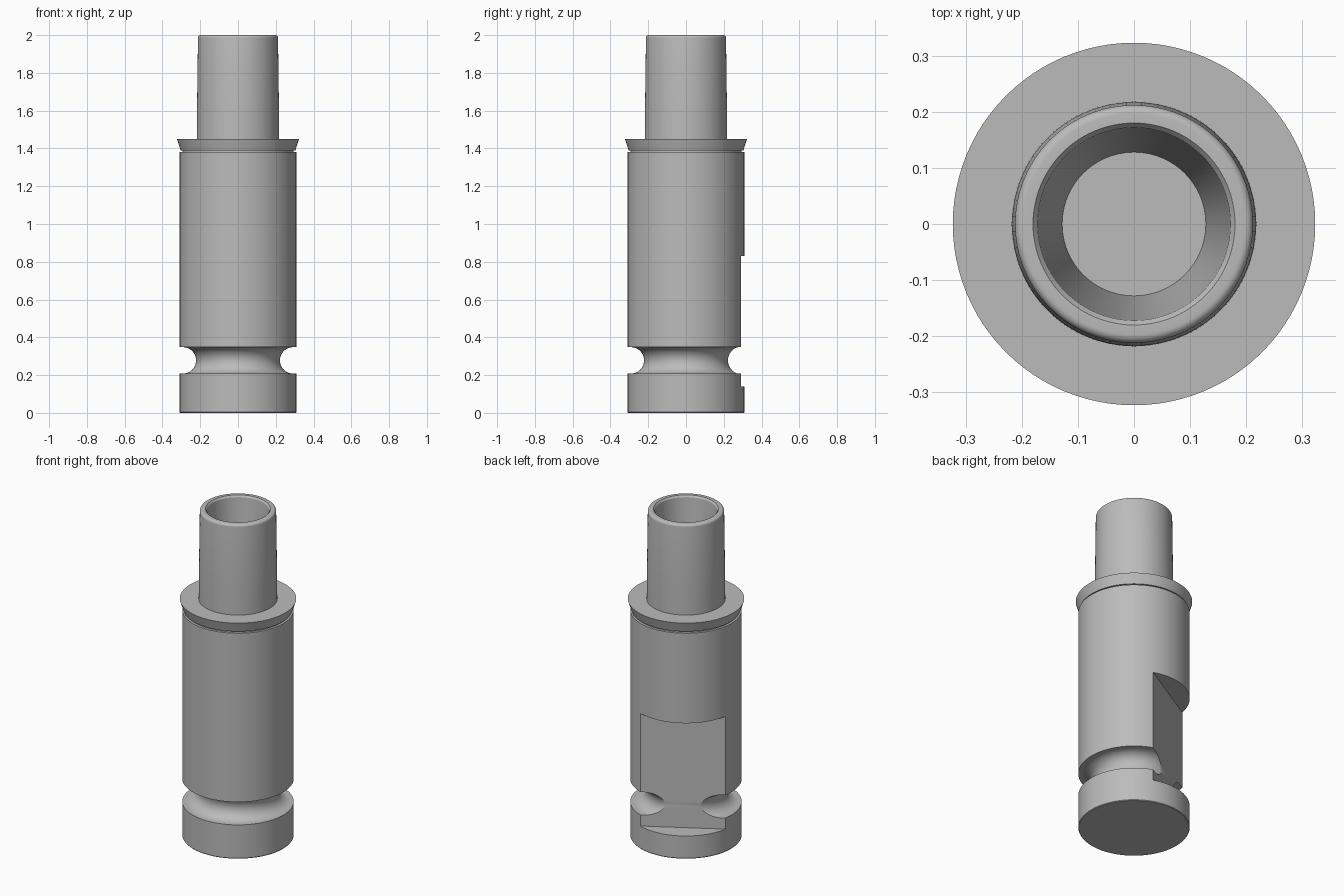
import bpy
import bmesh
from math import cos, sin, pi, radians

SIDES = 96

cube = bpy.data.objects.get("Cube")
if cube:
    bpy.data.objects.remove(cube, do_unlink=True)

steel = bpy.data.materials.new("steel grey")
steel.use_nodes = True
grey = (0.5, 0.5, 0.5, 1)
steel.diffuse_color = grey
steel.node_tree.nodes["Principled BSDF"].inputs["Base Color"].default_value = grey


def add_object(name, bm):
    """Turn a bmesh into a steel object."""
    bmesh.ops.recalc_face_normals(bm, faces=bm.faces)
    mesh = bpy.data.meshes.new(name)
    bm.to_mesh(mesh)
    bm.free()
    mesh.materials.append(steel)
    obj = bpy.data.objects.new(name, mesh)
    bpy.context.collection.objects.link(obj)
    return obj


def lathe(name, profile):
    """Revolve (radius, height) points about z; both ends lie on the axis."""
    bm = bmesh.new()
    verts = [bm.verts.new((r, 0, z)) for r, z in profile]
    edges = [bm.edges.new(pair) for pair in zip(verts, verts[1:])]
    bmesh.ops.spin(bm, geom=verts + edges, cent=(0, 0, 0), axis=(0, 0, 1),
                   angle=2 * pi, steps=SIDES, use_merge=True)
    bmesh.ops.remove_doubles(bm, verts=bm.verts, dist=1e-5)
    return add_object(name, bm)


def arc(r, z, radius, start, end, steps):
    """Profile points along a circular arc, angles in degrees."""
    points = []
    for i in range(steps + 1):
        a = radians(start + (end - start) * i / steps)
        points.append((r + radius * cos(a), z + radius * sin(a)))
    return points


def smooth(obj):
    bpy.ops.object.select_all(action='DESELECT')
    obj.select_set(True)
    bpy.context.view_layer.objects.active = obj
    bpy.ops.object.shade_smooth_by_angle(angle=radians(30))


# Main barrel with a rounded locking groove near the foot
R = 0.309
groove = arc(0.292, 0.278, 0.07, 270, 90, 20)
body = lathe("body", [(0, 0), (R - 0.003, 0), (R, 0.004), (R, 0.208)] + groove
             + [(R, 0.348), (R, 1.381), (0, 1.381)])

# Flat milled into the back right of the barrel
bm = bmesh.new()
bmesh.ops.create_cube(bm, size=1)
bmesh.ops.scale(bm, vec=(0.4, 1, 0.69), verts=bm.verts)
bmesh.ops.translate(bm, vec=(0.399, 0, 0.485), verts=bm.verts)
cutter = add_object("flat_cutter", bm)
cutter.rotation_euler.z = radians(120)
cutter.hide_render = True
bpy.context.view_layer.update()

cut = body.modifiers.new("milled flat", 'BOOLEAN')
cut.operation = 'DIFFERENCE'
cut.solver = 'EXACT'
cut.object = cutter
bpy.context.view_layer.objects.active = body
bpy.ops.object.modifier_apply(modifier=cut.name)
bpy.data.objects.remove(cutter, do_unlink=True)
smooth(body)

# Flared collar on a narrow relief neck
collar = lathe("collar", [(0, 1.381), (0.295, 1.381), (0.295, 1.39),
                          (0.304, 1.39), (0.323, 1.45), (0, 1.45)])
smooth(collar)

# Slightly tapered hollow spigot with rounded rim and tapering blind bore
rim = arc(0.197, 1.985, 0.015, 0, 90, 6)
spigot = lathe("spigot", [(0, 1.45), (0.218, 1.45), (0.217, 1.6)] + rim
               + [(0.18, 2), (0.172, 1.99), (0.128, 1.5), (0, 1.5)])
smooth(spigot)
